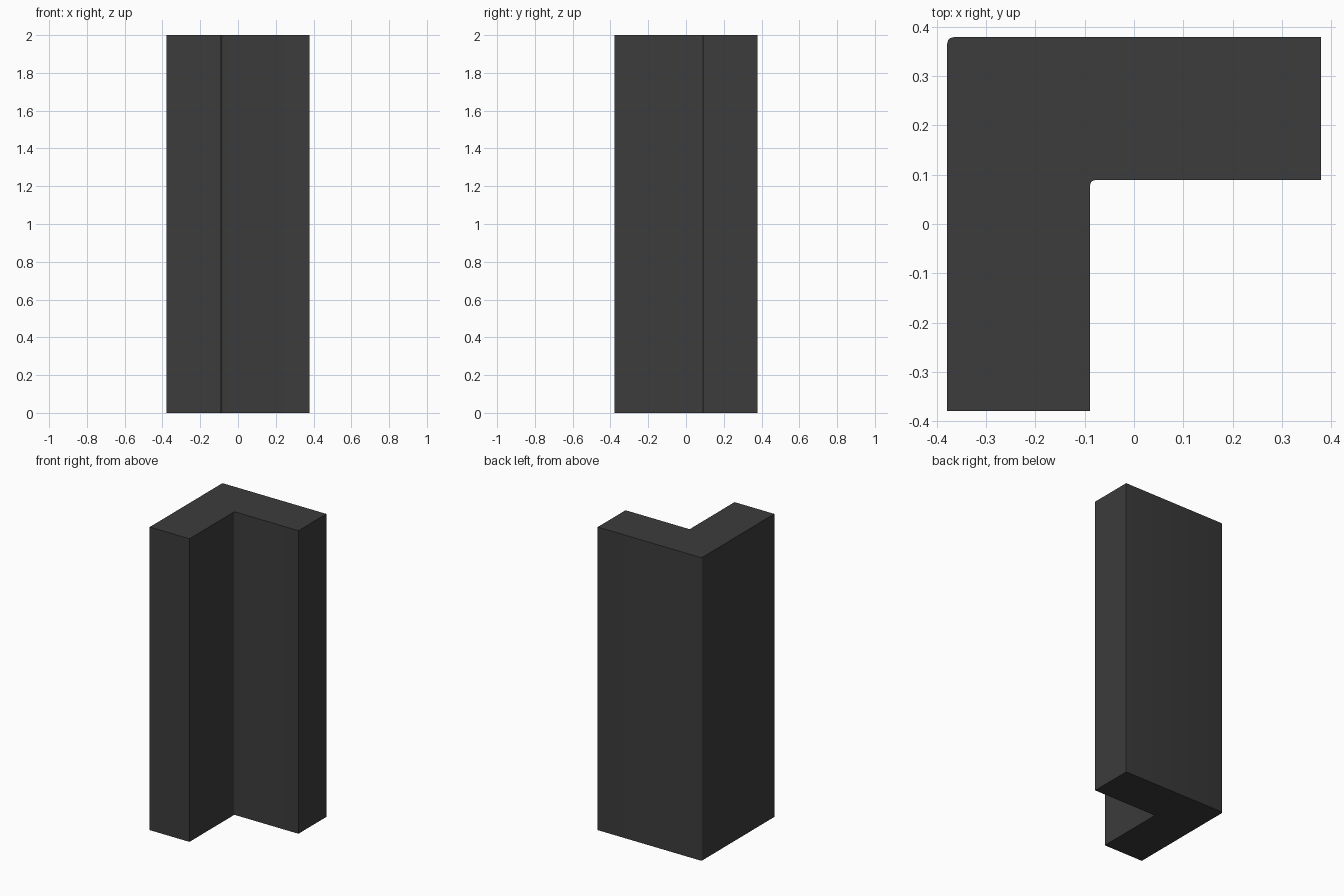
import bpy
import bmesh

if "Cube" in bpy.data.objects:
    bpy.data.objects.remove(bpy.data.objects["Cube"])

HALF, INNER, HEIGHT = 0.379, 0.089, 2.0

# L-shaped profile, open towards the front right
profile = [(-HALF, -HALF), (-INNER, -HALF), (-INNER, INNER),
           (HALF, INNER), (HALF, HALF), (-HALF, HALF)]

bm = bmesh.new()
base = bm.faces.new([bm.verts.new((x, y, 0)) for x, y in profile])
top = bmesh.ops.extrude_face_region(bm, geom=[base], use_keep_orig=True)["geom"]
bmesh.ops.translate(bm, vec=(0, 0, HEIGHT),
                    verts=[v for v in top if isinstance(v, bmesh.types.BMVert)])
bmesh.ops.recalc_face_normals(bm, faces=bm.faces)


# Small rounding of the vertical edge at a profile corner
def round_corner(x, y, radius):
    edges = [e for e in bm.edges
             if all(abs(v.co.x - x) < 1e-4 and abs(v.co.y - y) < 1e-4 for v in e.verts)]
    bmesh.ops.bevel(bm, geom=edges, offset=radius, offset_type='OFFSET',
                    segments=3, profile=0.5, affect='EDGES')


round_corner(-HALF, HALF, 0.013)
round_corner(-INNER, INNER, 0.01)

mesh = bpy.data.meshes.new("corner_post")
bm.to_mesh(mesh)
bm.free()
post = bpy.data.objects.new("corner_post", mesh)
bpy.context.collection.objects.link(post)

# Dark grey finish
dark = bpy.data.materials.new("dark_grey")
dark.diffuse_color = (0.045, 0.045, 0.045, 1)
dark.use_nodes = True
dark.node_tree.nodes["Principled BSDF"].inputs["Base Color"].default_value = dark.diffuse_color
mesh.materials.append(dark)

bpy.context.view_layer.objects.active = post
post.select_set(True)
bpy.ops.object.shade_smooth_by_angle(angle=0.6)
